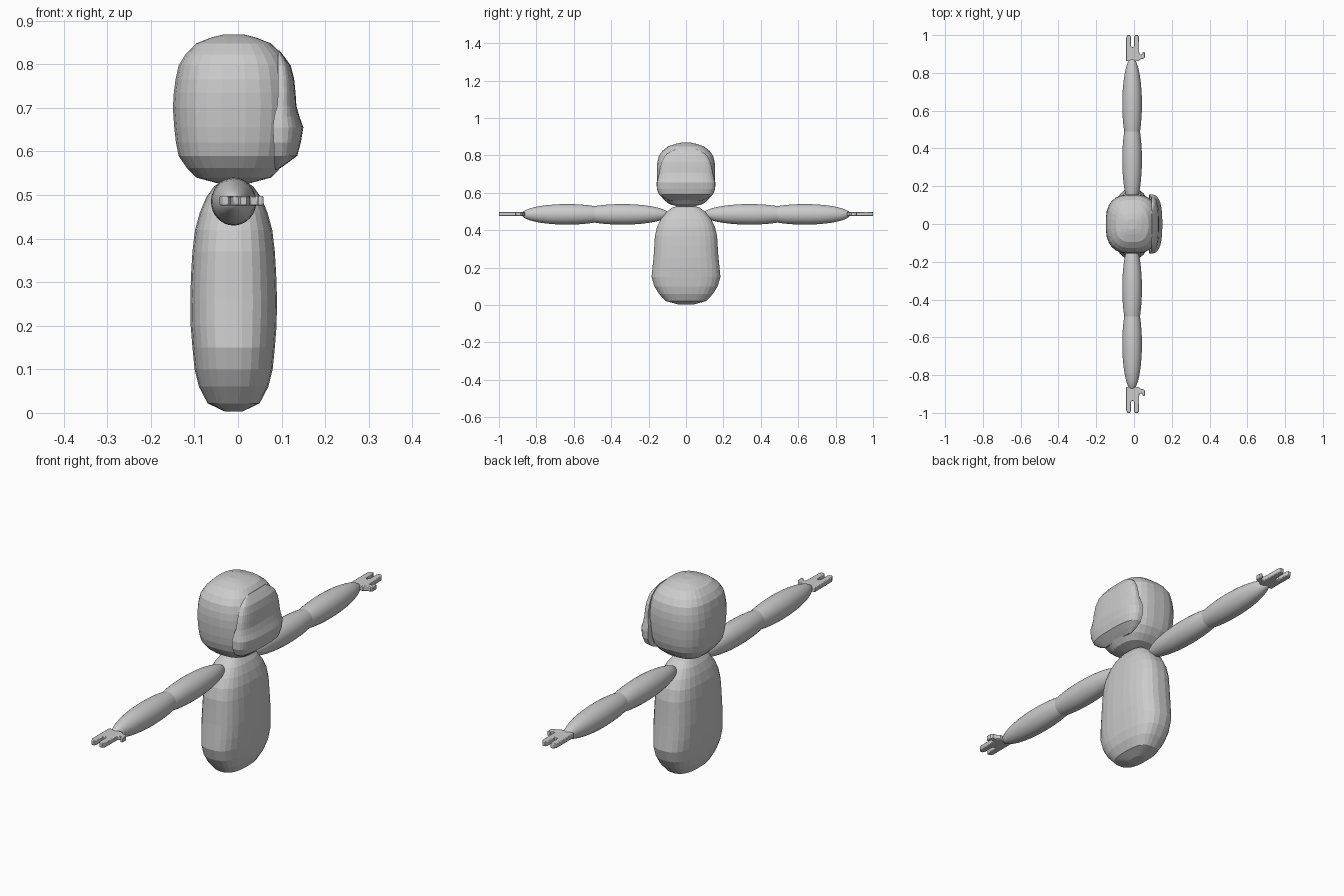
import bpy, bmesh, math
from mathutils import Vector

if "Cube" in bpy.data.objects:
    bpy.data.objects.remove(bpy.data.objects["Cube"])

clay = bpy.data.materials.new("grey clay")
clay.diffuse_color = (0.6, 0.6, 0.6, 1)
clay.use_nodes = True
clay.node_tree.nodes["Principled BSDF"].inputs["Base Color"].default_value = clay.diffuse_color
CX = -0.01  # shared centre line of head, body and arms


def finish(name, bm, smooth=None):
    bmesh.ops.recalc_face_normals(bm, faces=bm.faces[:])
    me = bpy.data.meshes.new(name)
    bm.to_mesh(me)
    bm.free()
    me.materials.append(clay)
    ob = bpy.data.objects.new(name, me)
    bpy.context.collection.objects.link(ob)
    if smooth:
        bpy.ops.object.select_all(action='DESELECT')
        ob.select_set(True)
        bpy.context.view_layer.objects.active = ob
        bpy.ops.object.shade_smooth_by_angle(angle=math.radians(smooth))
    return ob


def power(v, n):
    return math.copysign(abs(v) ** (2 / n), v)


def loft(name, rings, smooth=None):
    """Skin a stack of equal-length point rings and cap both ends."""
    bm = bmesh.new()
    loops = [[bm.verts.new(p) for p in ring] for ring in rings]
    n = len(loops[0])
    for a, b in zip(loops, loops[1:]):
        for i in range(n):
            j = (i + 1) % n
            bm.faces.new((a[i], a[j], b[j], b[i]))
    bm.faces.new(loops[0])
    bm.faces.new(loops[-1])
    return finish(name, bm, smooth)


def rounded_ring(z, rx, ry, n, segs=28):
    return [(CX + rx * power(math.cos(t), n), ry * power(math.sin(t), n), z)
            for t in (2 * math.pi * (i + 0.5) / segs for i in range(segs))]


# body: (height, half depth, half width)
body = [(0.003, 0.02, 0.04), (0.022, 0.06, 0.11), (0.06, 0.08, 0.145),
        (0.10, 0.09, 0.17), (0.15, 0.095, 0.185), (0.20, 0.099, 0.18),
        (0.26, 0.10, 0.174), (0.32, 0.098, 0.17), (0.37, 0.095, 0.167),
        (0.42, 0.089, 0.155), (0.46, 0.078, 0.135), (0.495, 0.063, 0.108),
        (0.52, 0.045, 0.075), (0.535, 0.02, 0.035)]
loft("body", [rounded_ring(z, a, b, 2.7) for z, a, b in body])

# head
head = [(0.525, 0.03, 0.035), (0.54, 0.086, 0.09), (0.562, 0.108, 0.118),
        (0.59, 0.127, 0.14), (0.62, 0.133, 0.149), (0.655, 0.137, 0.154),
        (0.70, 0.14, 0.157), (0.735, 0.138, 0.157), (0.765, 0.134, 0.154),
        (0.797, 0.127, 0.146), (0.823, 0.111, 0.128), (0.848, 0.086, 0.097),
        (0.862, 0.05, 0.056), (0.868, 0.025, 0.028)]
loft("head", [rounded_ring(z, a, b, 2.7) for z, a, b in head])


# face plate on the front of the head: (height, back x, front x, half width)
def face_ring(z, back, front, w, segs=18):
    return [(back + (front - back) * power(max(math.cos(t), 0), 3.2),
             w * power(math.sin(t), 2.6), z)
            for t in (-math.pi / 2 + math.pi * i / segs for i in range(segs + 1))]


face = [(0.558, 0.085, 0.092, 0.085), (0.572, 0.083, 0.112, 0.118),
        (0.59, 0.083, 0.136, 0.143), (0.62, 0.082, 0.144, 0.156),
        (0.655, 0.080, 0.150, 0.157), (0.68, 0.083, 0.141, 0.151),
        (0.705, 0.090, 0.134, 0.144), (0.735, 0.092, 0.132, 0.139),
        (0.765, 0.092, 0.129, 0.131), (0.797, 0.092, 0.121, 0.115),
        (0.818, 0.092, 0.106, 0.09), (0.832, 0.092, 0.095, 0.06)]
loft("face_plate", [face_ring(*r) for r in face])

# hand outline seen from above: palm, two fingers and a thumb
HAND = [(-0.042, 0.862), (0.022, 0.862), (0.034, 0.872), (0.052, 0.876),
        (0.058, 0.884), (0.058, 0.908), (0.052, 0.912), (0.046, 0.908),
        (0.044, 0.896), (0.028, 0.898), (0.026, 0.99), (0.020, 1.0),
        (0.006, 1.0), (0.0, 0.99), (0.0, 0.942), (-0.008, 0.934),
        (-0.016, 0.942), (-0.016, 0.99), (-0.022, 1.0), (-0.034, 1.0),
        (-0.042, 0.985)]

for side, s in (("right", -1), ("left", 1)):
    # arm segments
    for part, y, half in (("upper_arm", 0.34, 0.25), ("forearm", 0.635, 0.245)):
        bm = bmesh.new()
        bmesh.ops.create_uvsphere(bm, u_segments=32, v_segments=20, radius=1)
        for v in bm.verts:
            x, yy, z = v.co
            v.co = Vector((CX + 0.052 * x, s * (y + half * z), 0.485 + 0.055 * yy))
        finish(f"{side}_{part}", bm, 40)
    # hand
    bm = bmesh.new()
    base = bm.faces.new([bm.verts.new((x, s * y, 0.476)) for x, y in HAND])
    ext = bmesh.ops.extrude_face_region(bm, geom=[base])
    top = [g for g in ext["geom"] if isinstance(g, bmesh.types.BMVert)]
    bmesh.ops.translate(bm, verts=top, vec=(0, 0, 0.022))
    hand = finish(f"{side}_hand", bm, 35)
    bev = hand.modifiers.new("soft edges", 'BEVEL')
    bev.width = 0.003
    bev.segments = 2
    bev.limit_method = 'ANGLE'
    bev.angle_limit = math.radians(60)
